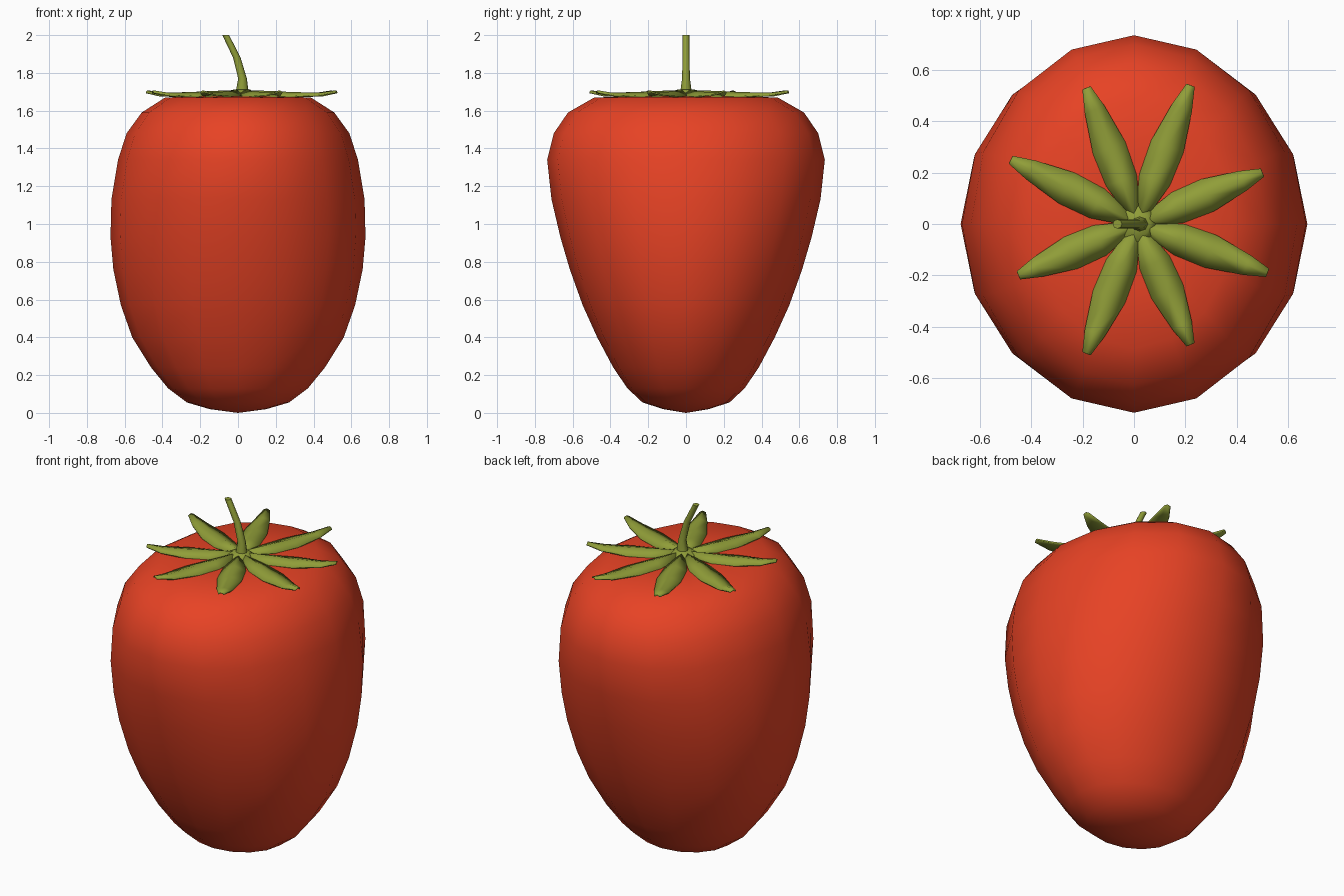
import bpy, bmesh, math
from mathutils import Vector

if "Cube" in bpy.data.objects:
    bpy.data.objects.remove(bpy.data.objects["Cube"])


def material(name, rgb):
    m = bpy.data.materials.new(name)
    m.diffuse_color = (*rgb, 1)
    m.use_nodes = True
    m.node_tree.nodes["Principled BSDF"].inputs["Base Color"].default_value = m.diffuse_color
    return m


def make(name, bm, mat, angle):
    bmesh.ops.recalc_face_normals(bm, faces=bm.faces[:])
    me = bpy.data.meshes.new(name)
    bm.to_mesh(me)
    bm.free()
    ob = bpy.data.objects.new(name, me)
    bpy.context.collection.objects.link(ob)
    me.materials.append(mat)
    bpy.ops.object.select_all(action='DESELECT')
    ob.select_set(True)
    bpy.context.view_layer.objects.active = ob
    bpy.ops.object.shade_smooth_by_angle(angle=math.radians(angle))
    return ob


def loft(rings, n, bottom, top):
    """Skin elliptical rings (x, z, radius x, radius y) and close with end points."""
    bm = bmesh.new()
    loops = [[bm.verts.new((x + rx * math.cos(2 * math.pi * i / n),
                            ry * math.sin(2 * math.pi * i / n), z))
              for i in range(n)] for x, z, rx, ry in rings]
    for a, b in zip(loops, loops[1:]):
        for i in range(n):
            j = (i + 1) % n
            bm.faces.new((a[i], a[j], b[j], b[i]))
    for loop, p in ((loops[0], bottom), (loops[-1], top)):
        c = bm.verts.new(p)
        for i in range(n):
            bm.faces.new((loop[i], loop[(i + 1) % n], c))
    return bm


red = material("red_skin", (0.80, 0.055, 0.018))
green = material("leaf_green", (0.28, 0.34, 0.04))

# Fruit body: wide shoulders, narrower towards the base in depth
body = [(0.02, .15, .12), (0.055, .27, .23), (.13, .37, .31), (.24, .46, .385),
        (.40, .56, .47), (.57, .62, .547), (.76, .66, .615), (.93, .675, .665),
        (1.13, .67, .712), (1.34, .635, .735), (1.48, .59, .70),
        (1.59, .51, .625), (1.67, .385, .485), (1.675, .2, .25)]
make("fruit_body", loft([(0, z, a, b) for z, a, b in body], 16,
                        (0, 0, 0), (0, 0, 1.675)), red, 60)

# Calyx hub and bent stem
make("calyx_hub", loft([(.015, 1.67, .07, .07), (.015, 1.695, .07, .07),
                        (.02, 1.712, .045, .045)], 8,
                       (.015, 0, 1.67), (.02, 0, 1.715)), green, 50)
make("stem", loft([(.022, 1.70, .034, .03), (.024, 1.77, .023, .021),
                   (-.006, 1.88, .02, .018), (-.065, 2.0, .018, .018)], 8,
                  (.022, 0, 1.70), (-.065, 0, 2.0)), green, 50)

# Ridged leaves radiating from the hub
tips = [(.22, .54), (.50, .20), (.52, -.19), (.22, -.47),
        (-.185, -.505), (-.45, -.20), (-.48, .25), (-.185, .53)]
# along, half width, edge height, ridge height
stations = [(.06, .022, 1.690, 1.705), (.32, .062, 1.674, 1.700),
            (.56, .066, 1.674, 1.694), (.84, .040, 1.680, 1.692),
            (1.0, .016, 1.696, 1.704)]
hub = Vector((.015, 0, 0))
bm = bmesh.new()
for tx, ty in tips:
    d = Vector((tx, ty, 0)) - hub
    side = Vector((-d.y, d.x, 0)).normalized()
    prev = None
    for t, w, ze, zr in stations:
        p = hub + d * t
        row = [bm.verts.new(p + side * s * w + Vector((0, 0, z)))
               for s, z in ((-1, ze), (0, zr), (1, ze))]
        if prev:
            for k in range(2):
                bm.faces.new((prev[k + 1], prev[k], row[k], row[k + 1]))
        prev = row
leaves = make("calyx_leaves", bm, green, 40)
sol = leaves.modifiers.new("thickness", 'SOLIDIFY')
sol.thickness = 0.008
sol.offset = 0
